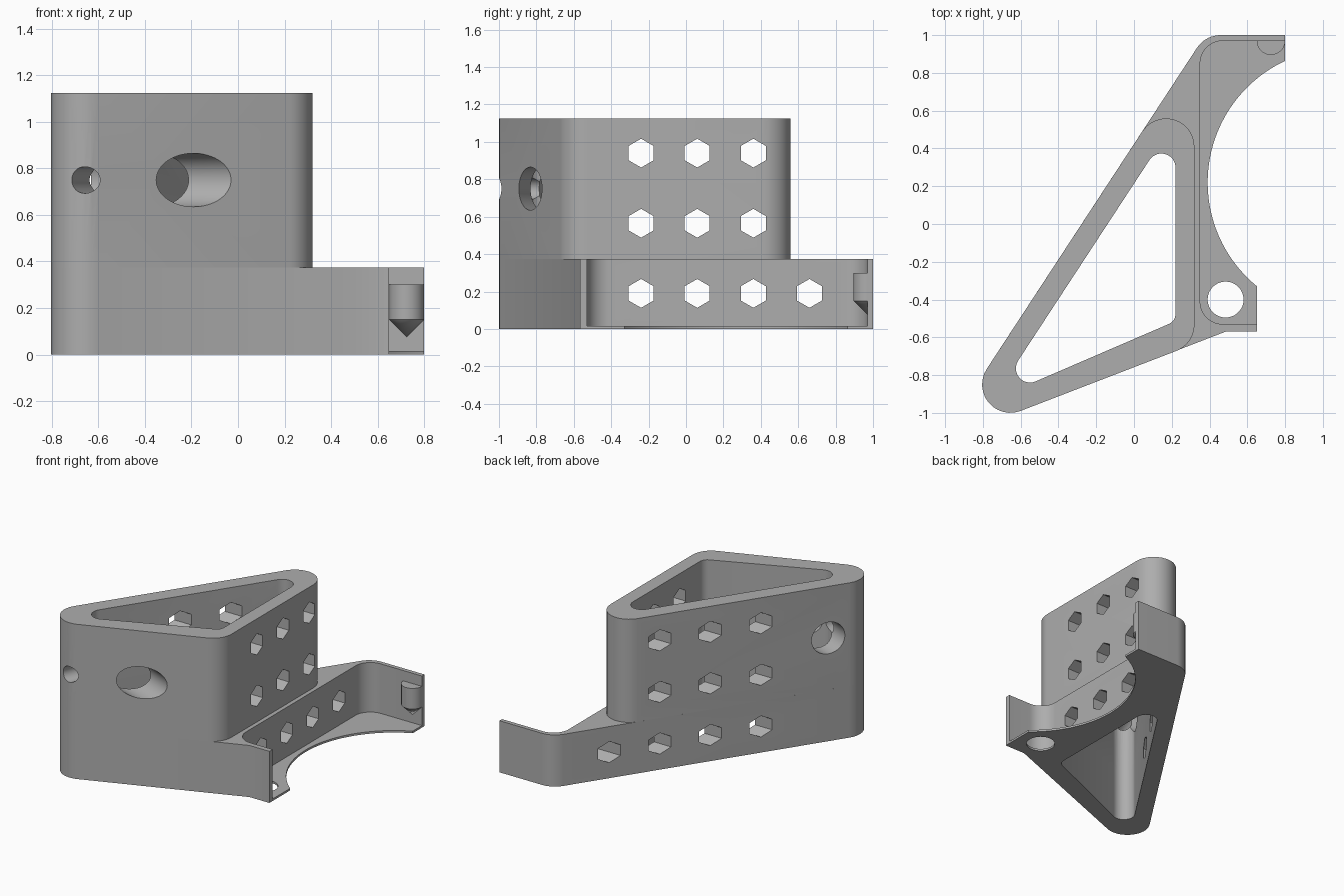
import bpy, bmesh, math
from mathutils import Vector, Matrix

cube = bpy.data.objects.get("Cube")
if cube:
    bpy.data.objects.remove(cube)

grey = bpy.data.materials.new("plain_grey")
grey.use_nodes = True
grey.diffuse_color = (0.42, 0.42, 0.42, 1)
grey.node_tree.nodes["Principled BSDF"].inputs["Base Color"].default_value = (0.42, 0.42, 0.42, 1)


def add_object(name, bm):
    bmesh.ops.recalc_face_normals(bm, faces=bm.faces)
    mesh = bpy.data.meshes.new(name)
    bm.to_mesh(mesh)
    bm.free()
    mesh.materials.append(grey)
    obj = bpy.data.objects.new(name, mesh)
    bpy.context.collection.objects.link(obj)
    return obj


def rounded(corners, steps=12):
    """Outline from (x, y, radius) corners, each filleted with an arc."""
    points = []
    for i, (x, y, r) in enumerate(corners):
        p = Vector((x, y))
        if r == 0:
            points.append(p)
            continue
        a = (Vector(corners[i - 1][:2]) - p).normalized()
        b = (Vector(corners[(i + 1) % len(corners)][:2]) - p).normalized()
        half = a.angle(b) / 2
        centre = p + (a + b).normalized() * r / math.sin(half)
        start = p + a * r / math.tan(half) - centre
        end = p + b * r / math.tan(half) - centre
        for k in range(steps + 1):
            t = k / steps
            sweep = math.pi - 2 * half
            v = (start * math.sin((1 - t) * sweep) + end * math.sin(t * sweep)) / math.sin(sweep)
            points.append(centre + v)
    return points


def prism(name, corners, z0, z1):
    bm = bmesh.new()
    face = bm.faces.new([bm.verts.new((p.x, p.y, z0)) for p in rounded(corners)])
    top = bmesh.ops.extrude_face_region(bm, geom=[face])["geom"]
    bmesh.ops.translate(bm, vec=(0, 0, z1 - z0), verts=[v for v in top if isinstance(v, bmesh.types.BMVert)])
    return add_object(name, bm)


def rod(name, start, end, radius, sides=64):
    """Solid rod between two points."""
    start, end = Vector(start), Vector(end)
    axis = end - start
    turn = axis.to_track_quat('Z', 'Y').to_matrix().to_4x4()
    bm = bmesh.new()
    bmesh.ops.create_cone(bm, cap_ends=True, segments=sides, radius1=radius, radius2=radius,
                          depth=axis.length, matrix=Matrix.Translation((start + end) / 2) @ turn)
    return add_object(name, bm)


def hex_rod(y, z):
    bm = bmesh.new()
    ring = [bm.verts.new((-2, y + 0.077 * math.sin(k * math.pi / 3), z + 0.077 * math.cos(k * math.pi / 3)))
            for k in range(6)]
    face = bm.faces.new(ring)
    far = bmesh.ops.extrude_face_region(bm, geom=[face])["geom"]
    bmesh.ops.translate(bm, vec=(4, 0, 0), verts=[v for v in far if isinstance(v, bmesh.types.BMVert)])
    return add_object("hex_cutter", bm)


def cut(target, cutters):
    for cutter in cutters:
        mod = target.modifiers.new("cut", 'BOOLEAN')
        mod.operation, mod.solver, mod.object = 'DIFFERENCE', 'EXACT', cutter
    bpy.context.view_layer.update()
    result = bpy.data.meshes.new_from_object(target.evaluated_get(bpy.context.evaluated_depsgraph_get()))
    target.modifiers.clear()
    target.data = result
    for cutter in cutters:
        bpy.data.objects.remove(cutter)


FLOOR, SHELF, TOP = 0.015, 0.375, 1.125
TIP = (-1.035, -1.157, 0.15)
CAVITY = [(-0.75, -0.932, 0.075), (0.22, -0.514, 0.06), (0.22, 0.5495, 0.075)]
COLUMNS = (-0.24, 0.06, 0.36)

# Lower body with the side tray
lower = prism("lower_body", [TIP, (0.49, -0.568, 0), (0.65, -0.568, 0), (0.65, 0.2, 0),
                             (0.8, 0.2, 0), (0.8, 1, 0), (0.3775, 1, 0.15)], 0, SHELF)
tray = [(0.35, -0.53, 0.12), (2, -0.53, 0), (2, 0.97, 0), (0.35, 0.97, 0.12)]
cut(lower, [prism("tray_cutter", tray, FLOOR, 1),
            prism("cavity_cutter", CAVITY, -1, 2),
            rod("scoop_cutter", (1.1, 0.22, -1), (1.1, 0.22, 1), 0.71, 160),
            rod("drain_cutter", (0.485, -0.4, -1), (0.485, -0.4, 0.1), 0.095)]
    + [hex_rod(y, 0.19) for y in COLUMNS + (0.66,)])

# Upper hollow triangular tower
upper = prism("upper_tower", [TIP, (0.32, -0.635, 0.15), (0.32, 0.912, 0.15)], SHELF, TOP)
axis = Vector((-0.935, 0.355, 0))
mouth = Vector((-0.19, -0.832, 0.75))
side = Vector((0.355, 0.935, 0))
entry = Vector((-0.655, -0.99, 0.75))
cut(upper, [prism("cavity_cutter", CAVITY, -1, 2),
            rod("bore_cutter", mouth - axis * 0.6, mouth + axis * 0.9, 0.115),
            rod("pin_cutter", entry - side * 0.2, entry + side * 0.3, 0.057)]
    + [hex_rod(y, z) for y in COLUMNS for z in (0.565, 0.94)])

# Half-round peg with a pointed underside on the tray's back wall
bm = bmesh.new()
bmesh.ops.create_cone(bm, cap_ends=True, segments=48, radius1=0.075, radius2=0.075, depth=0.15,
                      matrix=Matrix.Translation((0.725, 0.97, 0.225)))
bmesh.ops.create_cone(bm, cap_ends=True, segments=48, radius1=0, radius2=0.075, depth=0.075,
                      matrix=Matrix.Translation((0.725, 0.97, 0.1125)))
bmesh.ops.bisect_plane(bm, geom=bm.verts[:] + bm.edges[:] + bm.faces[:], plane_co=(0, 0.975, 0),
                       plane_no=(0, 1, 0), clear_outer=True)
peg = add_object("tray_peg", bm)

# Smooth the rounded walls, keep edges sharp
bpy.ops.object.select_all(action='DESELECT')
for obj in (lower, upper, peg):
    obj.select_set(True)
bpy.context.view_layer.objects.active = lower
bpy.ops.object.shade_smooth_by_angle(angle=math.radians(30))
